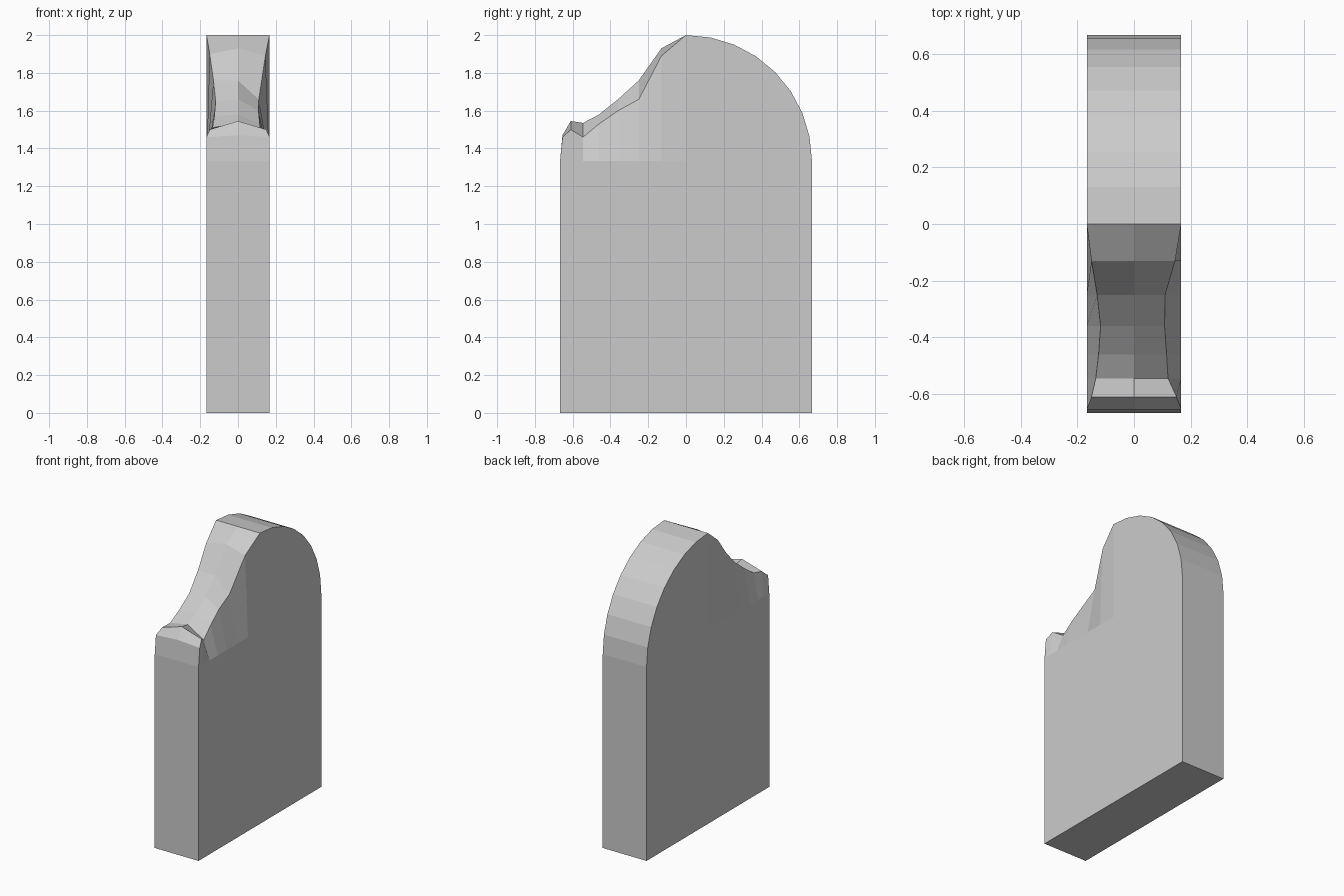
import bpy, bmesh, math

if "Cube" in bpy.data.objects:
    bpy.data.objects.remove(bpy.data.objects["Cube"])

W, R, SHOULDER = 0.1667, 0.6667, 1.3333

# Broken shoulder: y, left edge (x, z), middle z, right edge (x, z)
broken = [
    (-R,     -W,     SHOULDER, SHOULDER, W,     SHOULDER),
    (-0.654, -W,     1.46,     1.47,     W,     1.46),
    (-0.61,  -0.15,  1.50,     1.545,    0.15,  1.50),
    (-0.545, -0.135, 1.51,     1.535,    0.12,  1.46),
    (-0.46,  -0.125, 1.57,     1.58,     0.115, 1.53),
    (-0.36,  -0.118, 1.65,     1.66,     0.108, 1.60),
    (-0.25,  -0.13,  1.76,     1.76,     0.11,  1.66),
    (-0.13,  -0.15,  1.90,     1.93,     0.145, 1.89),
]

# Intact shoulder: quarter circle in eight steps
intact = []
for i in range(9):
    a = math.radians(90 * i / 8)
    y, z = R * math.sin(a), SHOULDER + R * math.cos(a)
    intact.append((y, -W, z, z, W, z))

# Loft cross-sections from front to back
bm = bmesh.new()
rings = []
for y, lx, lz, mz, rx, rz in broken + intact:
    section = [(-W, 0), (-W, SHOULDER), (lx, lz), (0, mz),
               (rx, rz), (W, SHOULDER), (W, 0)]
    rings.append([bm.verts.new((x, y, z)) for x, z in section])
for a, b in zip(rings, rings[1:]):
    for j in range(7):
        k = (j + 1) % 7
        bm.faces.new((a[j], a[k], b[k], b[j]))
bm.faces.new(rings[0])
bm.faces.new(rings[-1])
bmesh.ops.remove_doubles(bm, verts=bm.verts[:], dist=0.0005)
bmesh.ops.recalc_face_normals(bm, faces=bm.faces[:])

mesh = bpy.data.meshes.new("broken_headstone")
bm.to_mesh(mesh)
bm.free()
stone = bpy.data.objects.new("broken_headstone", mesh)
bpy.context.collection.objects.link(stone)
